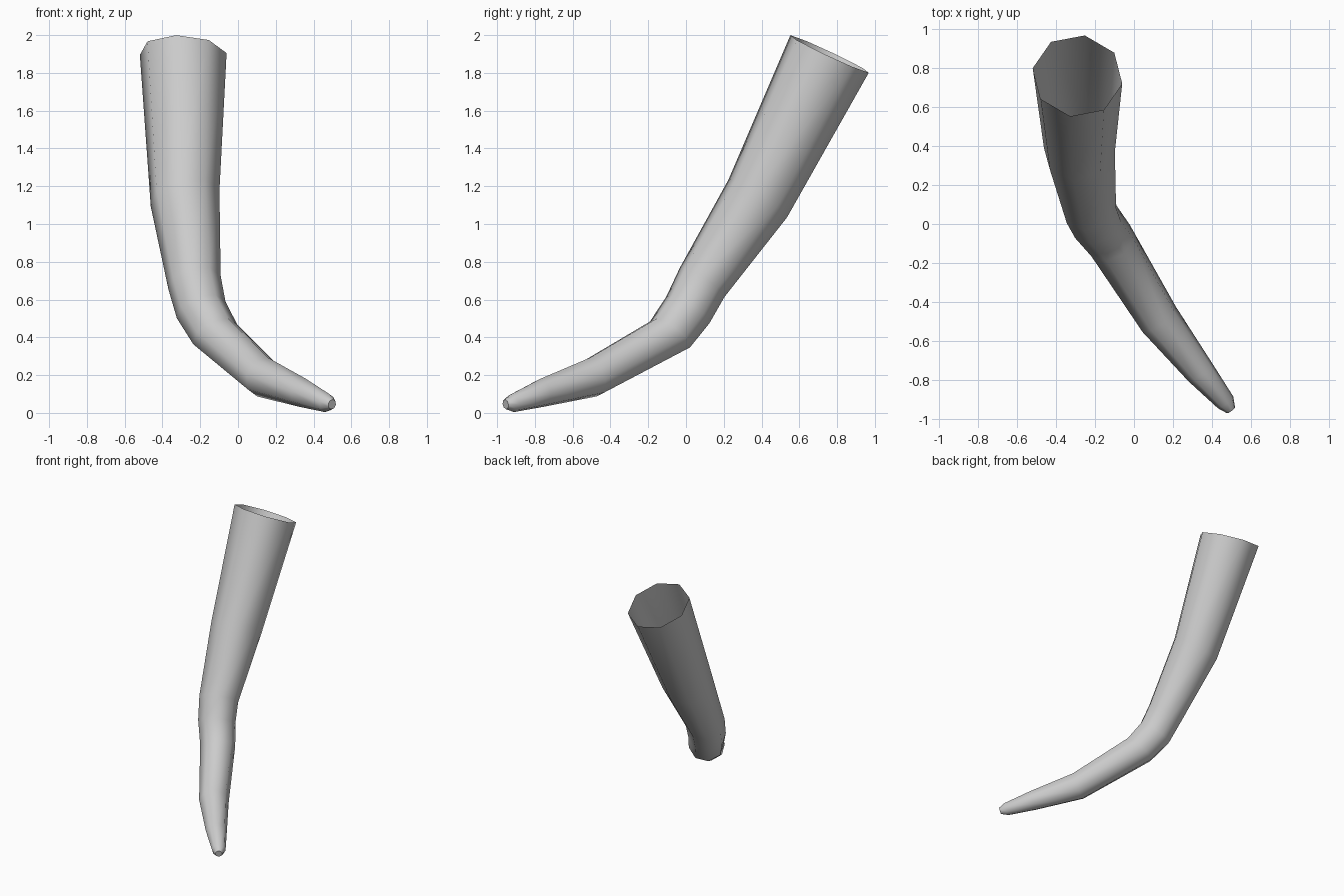
import bpy, bmesh, math
from mathutils import Vector

cube = bpy.data.objects.get("Cube")
if cube:
    bpy.data.objects.remove(cube, do_unlink=True)

SIDES = 8

# Rings from the open wide end to the tip: centre, facing direction, radius
rings = [
    ((-.29, .76, 1.90), (-.06, -.47, -1), .233),
    ((-.28, .38, 1.135), (.2, -.68, -1), .187),
    ((-.23, .085, .69), (.25, -.7, -1), .143),
    ((-.195, .01, .545), (.35, -.68, -1), .136),
    ((-.12, -.085, .415), (.5, -.75, -1), .128),
    ((.13, -.49, .19), (.6, -.85, -.3), .108),
    ((.34, -.76, .107), (.6, -.8, -.25), .077),
    ((.47, -.915, .053), (.6, -.8, -.2), .05),
    ((.498, -.955, .045), (.6, -.8, -.2), .026),
]

# Curved tapering tube, its cross-section carried along the path without twist
bm = bmesh.new()
loops = []
normal = Vector((0, 0, -1))
spoke = Vector((math.cos(math.radians(-10)), math.sin(math.radians(-10)), 0))
for centre, facing, radius in rings:
    new_normal = Vector(facing).normalized()
    spoke.rotate(normal.rotation_difference(new_normal))
    normal = new_normal
    side = normal.cross(spoke)
    loop = []
    for i in range(SIDES):
        a = math.tau * i / SIDES
        offset = spoke * math.cos(a) + side * math.sin(a)
        loop.append(bm.verts.new(Vector(centre) + offset * radius))
    loops.append(loop)

for a, b in zip(loops, loops[1:]):
    for i in range(SIDES):
        j = (i + 1) % SIDES
        bm.faces.new((a[i], a[j], b[j], b[i]))
bm.faces.new(loops[-1])  # closed tip
bmesh.ops.recalc_face_normals(bm, faces=bm.faces)
# Outward check on the first wall face
bm.faces.ensure_lookup_table()
wall = bm.faces[0]
wall.normal_update()
middle = (Vector(rings[0][0]) + Vector(rings[1][0])) / 2
if wall.normal.dot(wall.calc_center_median() - middle) < 0:
    bmesh.ops.reverse_faces(bm, faces=bm.faces)

mesh = bpy.data.meshes.new("curved_horn")
bm.to_mesh(mesh)
bm.free()
horn = bpy.data.objects.new("curved_horn", mesh)
bpy.context.collection.objects.link(horn)

# Plain grey
grey = bpy.data.materials.new("light_grey")
grey.use_nodes = True
colour = (.6, .6, .6, 1)
grey.diffuse_color = colour
grey.node_tree.nodes["Principled BSDF"].inputs["Base Color"].default_value = colour
mesh.materials.append(grey)

# Smooth shading throughout
bpy.context.view_layer.objects.active = horn
horn.select_set(True)
bpy.ops.object.shade_smooth_by_angle(angle=math.radians(60))
